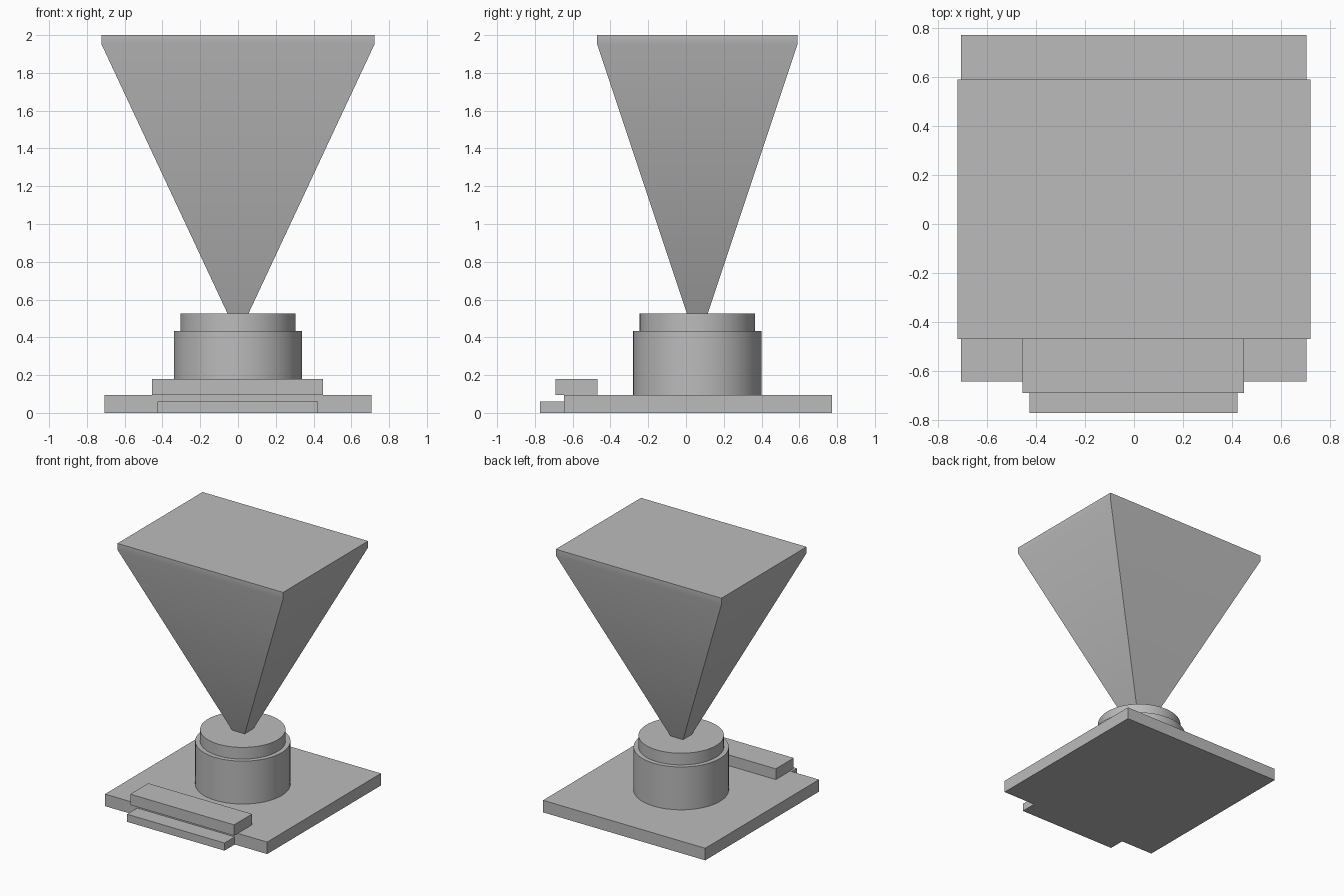
import bpy
import bmesh
import math

cube = bpy.data.objects.get("Cube")
if cube:
    bpy.data.objects.remove(cube, do_unlink=True)

grey = bpy.data.materials.new("plain grey")
grey.use_nodes = True
colour = (0.5, 0.5, 0.5, 1)
grey.diffuse_color = colour
grey.node_tree.nodes["Principled BSDF"].inputs["Base Color"].default_value = colour

LENS_Y = 0.06


def finish(obj, name):
    obj.name = name
    obj.data.name = name
    obj.data.materials.append(grey)
    return obj


def shade(obj):
    bpy.ops.object.select_all(action='DESELECT')
    obj.select_set(True)
    bpy.context.view_layer.objects.active = obj
    bpy.ops.object.shade_smooth_by_angle(angle=math.radians(30))


def box(name, x, y, z):
    """Box from (low, high) ranges on each axis."""
    bpy.ops.mesh.primitive_cube_add(size=1, location=[sum(r) / 2 for r in (x, y, z)])
    obj = bpy.context.object
    obj.scale = [r[1] - r[0] for r in (x, y, z)]
    bpy.ops.object.transform_apply(location=False, rotation=False, scale=True)
    return finish(obj, name)


def barrel(name, radius, low, high):
    bpy.ops.mesh.primitive_cylinder_add(vertices=64, radius=radius, depth=high - low,
                                        location=(0, LENS_Y, (low + high) / 2))
    shade(finish(bpy.context.object, name))


def lofted_pyramid(name, rings):
    """Rectangular rings of (half width, half depth, height), capped at both ends."""
    bm = bmesh.new()
    loops = [[bm.verts.new((sx * w, LENS_Y + sy * d, z))
              for sx, sy in ((-1, -1), (1, -1), (1, 1), (-1, 1))] for w, d, z in rings]
    for lower, upper in zip(loops, loops[1:]):
        for i in range(4):
            j = (i + 1) % 4
            bm.faces.new((lower[i], lower[j], upper[j], upper[i]))
    bm.faces.new(loops[0][::-1])
    bm.faces.new(loops[-1])
    mesh = bpy.data.meshes.new(name)
    bm.to_mesh(mesh)
    bm.free()
    obj = bpy.data.objects.new(name, mesh)
    bpy.context.collection.objects.link(obj)
    shade(finish(obj, name))


# Circuit board with its connector and ribbon tab at the front
box("board", (-0.708, 0.706), (-0.645, 0.772), (0, 0.095))
box("connector", (-0.455, 0.45), (-0.692, -0.468), (0.095, 0.18))
box("ribbon_tab", (-0.427, 0.423), (-0.772, -0.645), (0, 0.06))

# Stepped lens
barrel("lens_housing", 0.34, 0.095, 0.433)
barrel("lens_ring", 0.305, 0.433, 0.525)

# Field of view flaring upwards, with a short straight rim
lofted_pyramid("view_cone", [(0.055, 0.055, 0.525), (0.722, 0.53, 1.95), (0.722, 0.53, 2.0)])
